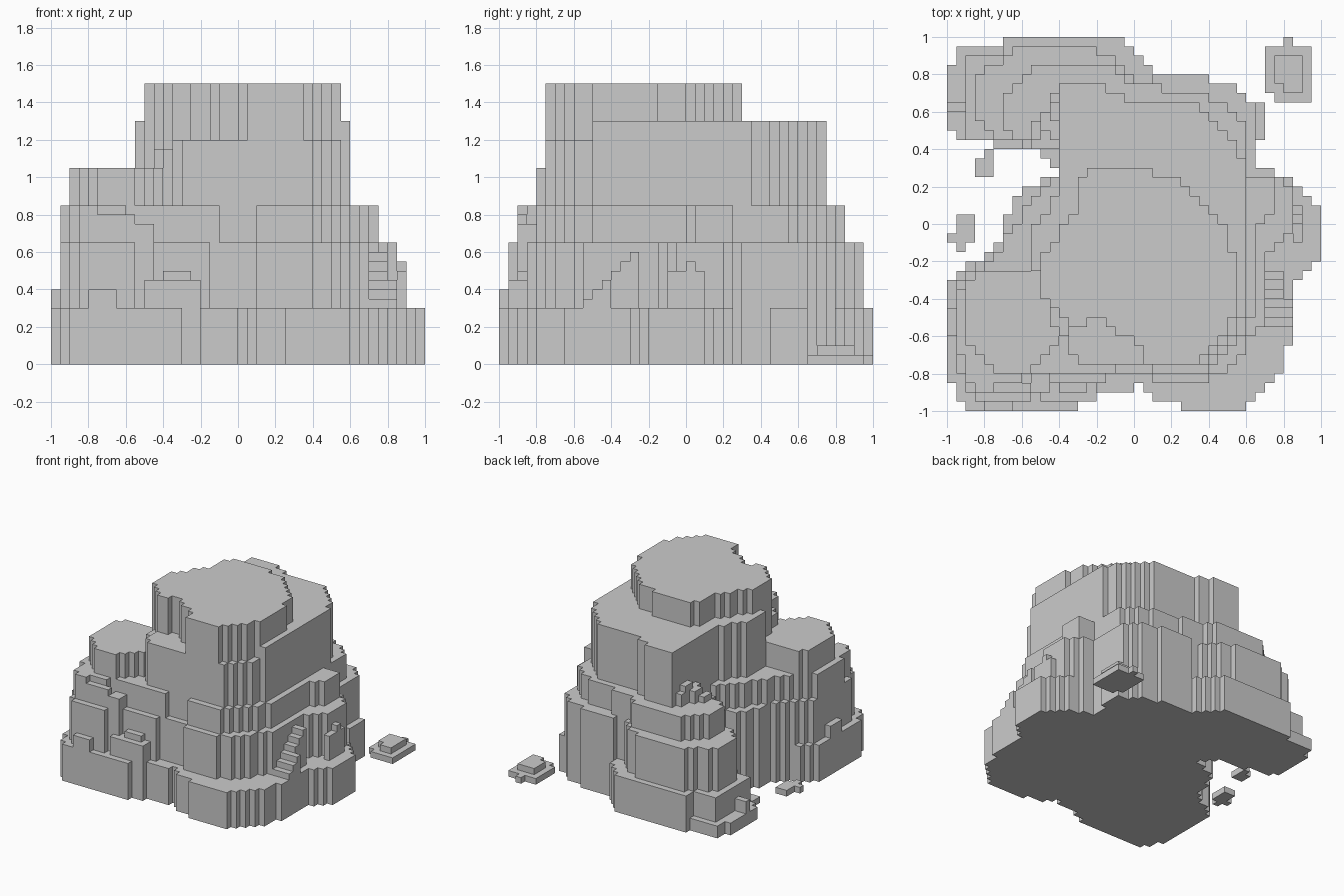
import bpy
import bmesh

STEP = 0.05   # edge length of one block
HALF = 20     # blocks from the centre to the rim

if "Cube" in bpy.data.objects:
    bpy.data.objects.remove(bpy.data.objects["Cube"], do_unlink=True)

stone = bpy.data.materials.new("grey_stone")
stone.use_nodes = True
stone_color = (0.6, 0.6, 0.6, 1.0)
stone.diffuse_color = stone_color
stone.node_tree.nodes["Principled BSDF"].inputs["Base Color"].default_value = stone_color


def inside(outline, x, y):
    """Even-odd test of a point against a closed outline."""
    hit = False
    previous_x, previous_y = outline[-1]
    for current_x, current_y in outline:
        if (current_y > y) != (previous_y > y):
            along = (y - current_y) / (previous_y - current_y)
            if x < current_x + along * (previous_x - current_x):
                hit = not hit
        previous_x, previous_y = current_x, current_y
    return hit


def raise_terrace(columns, height, outline):
    """Raise every block column whose centre lies in the outline."""
    for i in range(-HALF, HALF):
        for j in range(-HALF, HALF):
            if inside(outline, i + 0.5, j + 0.5):
                columns[i, j] = max(height, columns.get((i, j), 0))


def raise_box(columns, left, front, right, back, height):
    """Raise a rectangular patch of columns."""
    for i in range(left, right):
        for j in range(front, back):
            columns[i, j] = max(height, columns.get((i, j), 0))


def build(name, columns):
    """Skin the block columns with tops, undersides and exposed walls."""
    bm = bmesh.new()

    def quad(*corners):
        bm.faces.new([bm.verts.new([c * STEP for c in corner]) for corner in corners])

    for (i, j), top in columns.items():
        ring = [(i, j), (i + 1, j), (i + 1, j + 1), (i, j + 1)]
        quad(*[(x, y, top) for x, y in ring])
        quad(*[(x, y, 0) for x, y in reversed(ring)])
        neighbours = [(i, j - 1), (i + 1, j), (i, j + 1), (i - 1, j)]
        for side, neighbour in enumerate(neighbours):
            low = columns.get(neighbour, 0)
            if low < top:
                a, b = ring[side], ring[(side + 1) % len(ring)]
                quad((*a, low), (*b, low), (*b, top), (*a, top))
    bmesh.ops.remove_doubles(bm, verts=bm.verts, dist=STEP / 100)
    mesh = bpy.data.meshes.new(name)
    bm.to_mesh(mesh)
    bm.free()
    mesh.materials.append(stone)
    bpy.context.collection.objects.link(bpy.data.objects.new(name, mesh))


hill = {}

# Foot of the hill
raise_terrace(hill, 6, [
    (-14, 20), (-1, 20), (2, 17), (2, 15), (8, 15), (14, 13), (14, 9), (13, 8),
    (13, 6), (17, 5), (20, 1), (20, -3), (17, -7), (17, -13), (16, -13),
    (16, -16), (14, -18), (12, -19), (12, -20), (5, -20), (5, -19), (3, -19),
    (1, -17), (0, -18), (-4, -18), (-4, -19), (-6, -19), (-6, -20), (-18, -20),
    (-20, -16), (-20, -6), (-15, -3), (-12, 4), (-8, 5), (-8, 6), (-11, 8),
    (-19, 9), (-20, 11), (-20, 16), (-19, 18), (-18, 19), (-14, 19)])

# Low shelf worn into the back corner of the foot
for (i, j) in hill:
    if j > 8 and (i < -18 or (i < -14 and j > 17)):
        hill[i, j] = 4 if j == 12 else 2

# Lower terrace
raise_terrace(hill, 13, [
    (-13, 19), (-5, 19), (-2, 18), (1, 15), (3, 16), (8, 16), (8, 15), (11, 15),
    (11, 14), (12, 14), (13, 12), (13, 6), (15, 6), (17, 3), (17, -1), (14, -4),
    (14, -10), (11, -15), (7, -17), (3, -17), (1, -16), (-6, -17), (-11, -18),
    (-11, -19), (-17, -19), (-19, -15), (-19, -7), (-15, -3), (-12, 4), (-8, 5),
    (-8, 8), (-15, 9), (-17, 12), (-17, 15), (-15, 17), (-13, 18)])

# Middle terrace
raise_terrace(hill, 17, [
    (-10, 17), (-3, 17), (0, 15), (7, 14), (11, 12), (12, 10), (12, 5), (15, 5),
    (15, 1), (13, -1), (13, -9), (11, -13), (8, -16), (3, -16), (1, -15),
    (-5, -16), (-9, -16), (-15, -17), (-15, -18), (-17, -18), (-19, -12),
    (-19, -7), (-15, -4), (-12, 1), (-10, 4), (-8, 5), (-8, 8), (-13, 9),
    (-14, 11), (-14, 13), (-12, 16)])

# Ledges under the side knoll
raise_box(hill, -15, -18, -11, -17, 16)
raise_box(hill, -11, -18, -9, -16, 15)

# Side knoll
raise_terrace(hill, 21, [
    (-18, -6), (-18, -12), (-15, -16), (-11, -16), (-8, -12), (-7, -9),
    (-10, -5), (-16, -5)])

# Shoulders against the tower
raise_terrace(hill, 24, [(-7, -14), (-5, -15), (1, -15), (1, -10), (-7, -9)])
raise_terrace(hill, 23, [(-11, -3), (-9, -10), (-7, -13), (-7, -3)])
raise_terrace(hill, 24, [(7, -15), (8, -15), (11, -12), (11, -9), (7, -9)])

# Tower shelf
raise_terrace(hill, 26, [
    (-8, 14), (-7, 15), (-4, 15), (0, 13), (6, 13), (9, 11), (11, 8), (12, 7),
    (12, -10), (0, -10), (-9, -8), (-11, -4), (-11, -1), (-9, 2), (-8, 4)])

# Tower summit
raise_terrace(hill, 30, [
    (-6, 5), (-4, 6), (1, 6), (4, 5), (8, 2), (10, -1), (11, -4), (11, -8),
    (10, -12), (7, -15), (1, -15), (1, -13), (-4, -10), (-6, -11), (-8, -10),
    (-10, -7), (-10, -4), (-8, -1), (-6, 1)])

# Steps climbing the side
for step in range(6):
    raise_box(hill, 14, step - 11, 17 - step // 3, step - 10, 7 + step)

# Boulders at the foot
raise_box(hill, -16, -20, -13, -19, 8)
raise_box(hill, -20, -12, -19, -9, 8)
raise_box(hill, -10, -19, -4, -17, 9)
raise_box(hill, -8, -18, -5, -17, 10)
raise_box(hill, 17, -2, 18, 2, 10)
raise_box(hill, 17, 0, 18, 1, 11)

# Crumbled stones behind the tower
for step in range(3):
    raise_box(hill, -11 + step, 9 + step, -10 + step, 11 + step, 18 + step)
raise_box(hill, -9, 9, -8, 14, 19)

build("rocky_hill", hill)

# Stepped islet off the back
islet = {}
raise_box(islet, 14, 14, 19, 19, 1)
raise_box(islet, 15, 13, 19, 14, 1)
raise_box(islet, 16, 19, 17, 20, 1)
raise_box(islet, 15, 15, 18, 18, 2)
raise_box(islet, 16, 14, 18, 15, 2)
build("stepped_islet", islet)

# Small flat stones off the side
near_stone = {}
raise_box(near_stone, -17, 5, -15, 7, 1)
raise_box(near_stone, -16, 7, -15, 8, 1)
build("near_stone", near_stone)

far_stone = {}
raise_box(far_stone, -19, -2, -17, 1, 1)
raise_box(far_stone, -20, -2, -19, -1, 1)
raise_box(far_stone, -19, -3, -18, -2, 1)
build("far_stone", far_stone)
